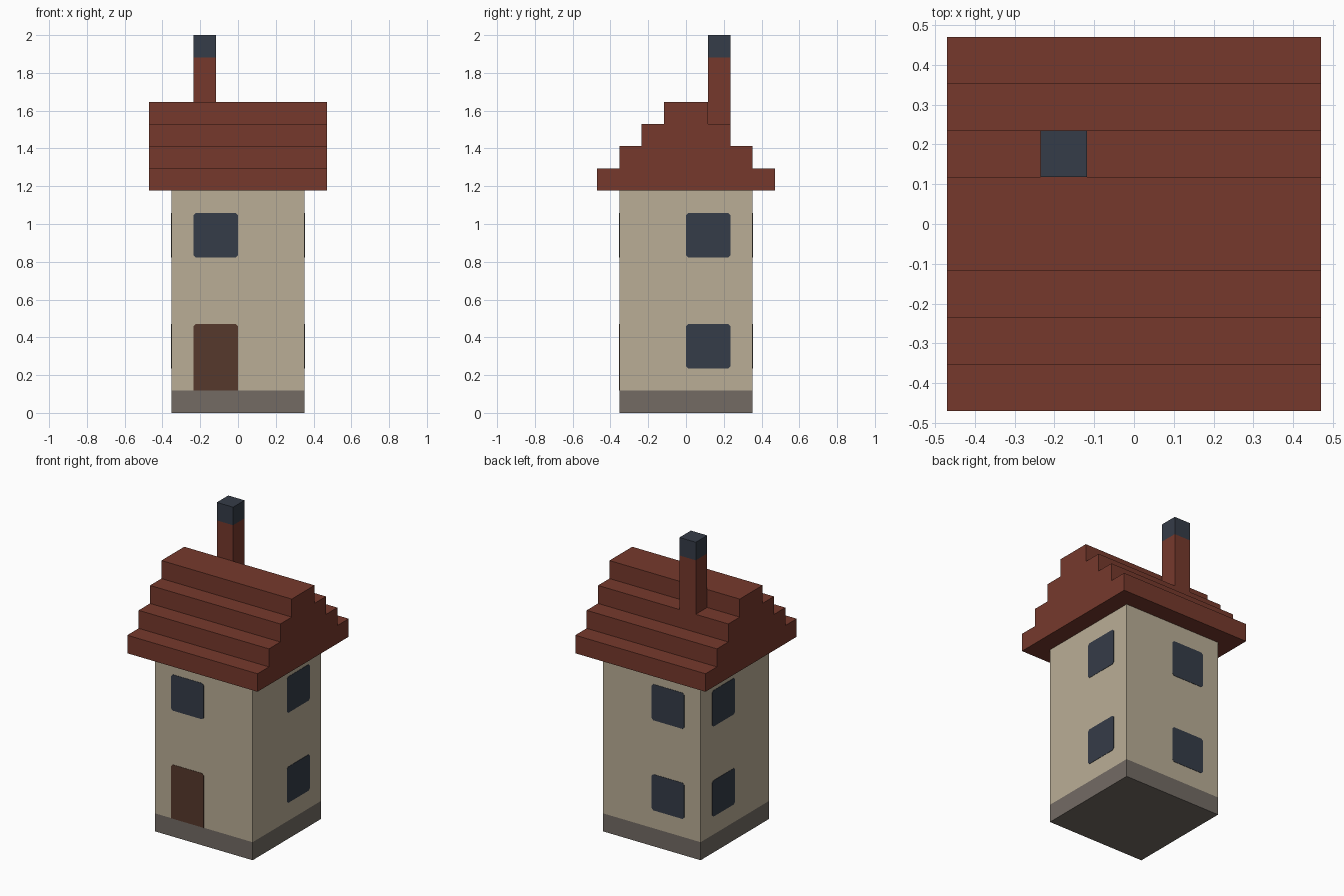
import bpy
import bmesh
from math import pi
from mathutils import Matrix, Vector

U = 2 / 17  # block size: the whole house is 17 blocks tall

if "Cube" in bpy.data.objects:
    bpy.data.objects.remove(bpy.data.objects["Cube"])


def material(name, rgb):
    linear = [((c / 255 + 0.055) / 1.055) ** 2.4 for c in rgb] + [1]
    mat = bpy.data.materials.new(name)
    mat.use_nodes = True
    mat.diffuse_color = linear
    mat.node_tree.nodes["Principled BSDF"].inputs["Base Color"].default_value = linear
    return mat


plaster = material("plaster", (186, 174, 150))
stone = material("grey stone", (115, 107, 100))
tile = material("red tile", (118, 57, 44))
slate = material("dark slate", (53, 60, 72))
wood = material("brown wood", (86, 57, 44))


def prism(name, outline, direction, mat):
    """Extrude a flat outline of points along a direction into a solid."""
    bm = bmesh.new()
    face = bm.faces.new([bm.verts.new(p) for p in outline])
    extruded = bmesh.ops.extrude_face_region(bm, geom=[face], use_keep_orig=True)
    moved = [v for v in extruded["geom"] if isinstance(v, bmesh.types.BMVert)]
    bmesh.ops.translate(bm, verts=moved, vec=direction)
    bmesh.ops.recalc_face_normals(bm, faces=bm.faces)
    mesh = bpy.data.meshes.new(name)
    bm.to_mesh(mesh)
    bm.free()
    mesh.materials.append(mat)
    obj = bpy.data.objects.new(name, mesh)
    bpy.context.collection.objects.link(obj)
    return obj


def block(name, x, y, z, mat):
    """Box between pairs of block coordinates."""
    outline = [Vector((a, b, z[0])) * U for a, b in
               ((x[0], y[0]), (x[1], y[0]), (x[1], y[1]), (x[0], y[1]))]
    return prism(name, outline, Vector((0, 0, z[1] - z[0])) * U, mat)


def panel(name, x, z, angle, mat, square_foot=False):
    """Thin plate with clipped corners on the front wall, turned to any side."""
    clip, thickness = 0.012, 0.002
    x0, x1, z0, z1 = (v * U for v in (*x, *z))
    foot = 0 if square_foot else clip
    points = [(x0 + foot, z0), (x1 - foot, z0)]
    if not square_foot:
        points.append((x1, z0 + clip))
    points += [(x1, z1 - clip), (x1 - clip, z1), (x0 + clip, z1), (x0, z1 - clip)]
    if not square_foot:
        points.append((x0, z0 + clip))
    outline = [(px, -3 * U, pz) for px, pz in points]
    obj = prism(name, outline, Vector((0, -thickness, 0)), mat)
    obj.data.transform(Matrix.Rotation(angle, 4, "Z"))


# Tower body
block("foundation", (-3, 3), (-3, 3), (0, 1), stone)
block("walls", (-3, 3), (-3, 3), (1, 10), plaster)

# Stepped gable roof, one profile run along x
steps = []
for i in range(4):
    steps += [(4 - i, 10 + i), (4 - i, 11 + i)]
profile = steps + [(-y, z) for y, z in reversed(steps)]
prism("roof", [Vector((-4, y, z)) * U for y, z in profile], Vector((8 * U, 0, 0)), tile)

# Chimney on the rear slope
block("chimney", (-2, -1), (1, 2), (13, 16), tile)
block("chimney_cap", (-2, -1), (1, 2), (16, 17), slate)

# Door and windows
panel("door", (-2, 0), (1, 4), 0, wood, square_foot=True)
sides = {
    "front": (0, (-2, 0), (7,)),
    "left": (pi / 2, (0, 2), (2, 7)),
    "back": (pi, (0, 2), (2, 7)),
    "right": (-pi / 2, (-2, 0), (2, 7)),
}
for side, (angle, span, sills) in sides.items():
    for sill in sills:
        floor = "upper" if sill > 4 else "lower"
        panel(f"{side}_{floor}_window", span, (sill, sill + 2), angle, slate)
